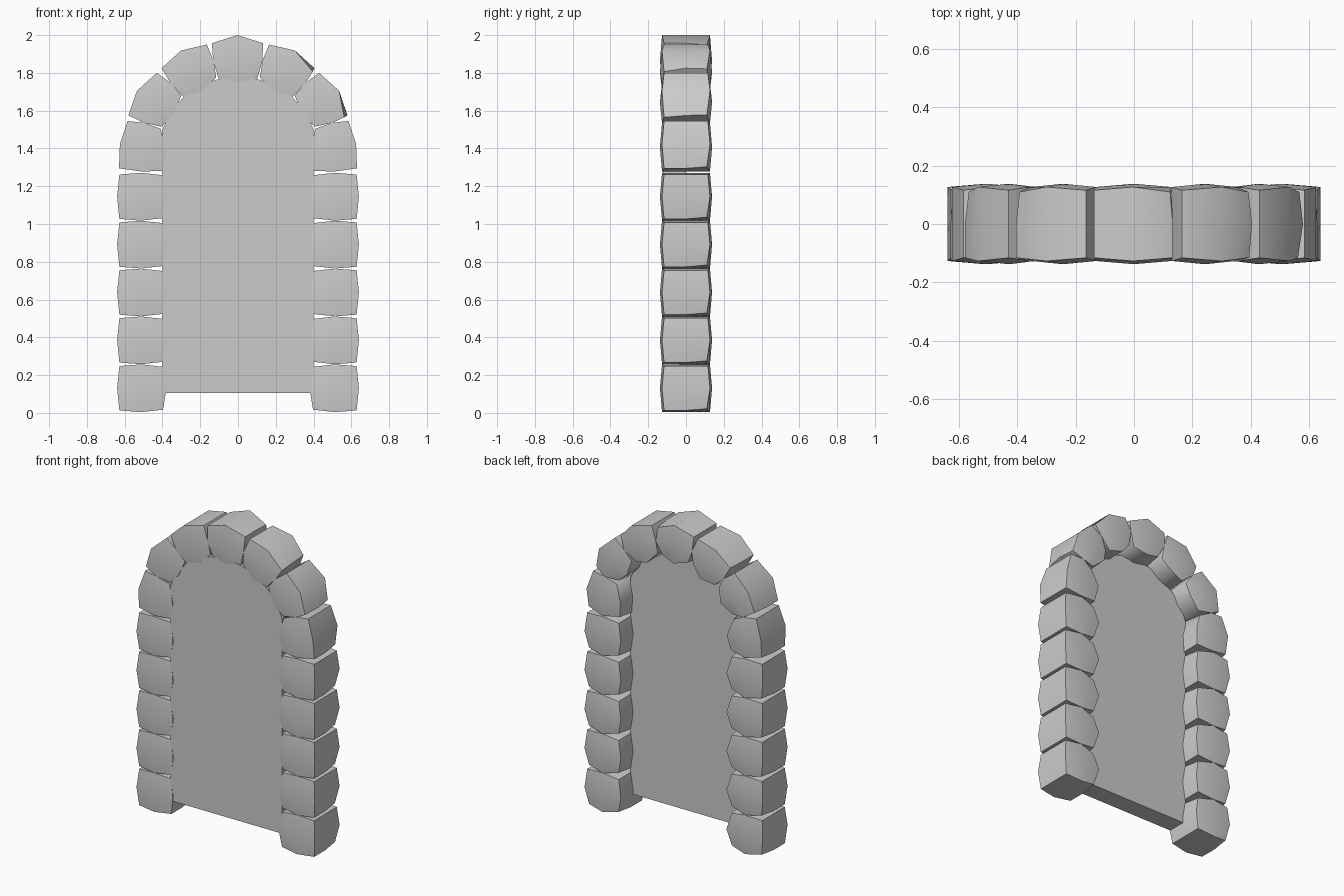
import bpy, bmesh
from mathutils import Vector

if "Cube" in bpy.data.objects:
    bpy.data.objects.remove(bpy.data.objects["Cube"])


def finish(bm, name):
    bmesh.ops.recalc_face_normals(bm, faces=bm.faces)
    me = bpy.data.meshes.new(name)
    bm.to_mesh(me)
    bm.free()
    ob = bpy.data.objects.new(name, me)
    bpy.context.collection.objects.link(ob)
    return ob


def stone(name, quad, out_bulge, side=1, in_bulge=0.018, chip_front=False):
    """Bulged block; quad = outer low, outer high, inner high, inner low (x, z)."""
    ol, oh, ih, il = [Vector(p) for p in quad]
    centre = (ol + oh + ih + il) / 4
    dir_out = ((ol + oh) / 2 - centre).normalized()
    dir_up = ((oh + ih) / 2 - centre).normalized()
    bm = bmesh.new()
    bmesh.ops.create_cube(bm, size=2)
    bmesh.ops.subdivide_edges(bm, edges=bm.edges[:], cuts=1, use_grid_fill=True)
    for vert in bm.verts:
        u, w, v = [round(c) for c in vert.co]      # outward, depth, along the ring
        low = il.lerp(ol, (u + 1) / 2)
        high = ih.lerp(oh, (u + 1) / 2)
        p = low.lerp(high, (v + 1) / 2)
        y = w * (0.116 + 0.011 * (v == 0) + 0.011 * (u == 0))
        if v == 0:
            p += dir_out * u * (out_bulge if u > 0 else in_bulge)
        if u == 0:
            p += dir_up * v * 0.011
        # worn corners at the back
        if w == 1 and v != 0 and (u == -1 or (u == 1 and v == -1)):
            p -= (dir_out * u + dir_up * v) * 0.009
            y -= 0.006
        # chipped front corners on the right of the arch
        if chip_front and (u, w, v) == (1, -1, -1):
            p -= dir_out * 0.02
        vert.co = (side * p.x, y, p.y)
    ob = finish(bm, name)
    bpy.ops.object.select_all(action='DESELECT')
    bpy.context.view_layer.objects.active = ob
    ob.select_set(True)
    bpy.ops.object.shade_smooth_by_angle(angle=1.1)
    return ob


# Wedge stones of the arch (right half)
wedges = [
    ([(0.63, 1.295), (0.585, 1.545), (0.41, 1.505), (0.39, 1.282)], 0.018),
    ([(0.58, 1.575), (0.43, 1.80), (0.30, 1.68), (0.405, 1.515)], 0.035),
    ([(0.405, 1.825), (0.165, 1.95), (0.115, 1.775), (0.285, 1.67)], 0.035),
]

for side, label in ((-1, "left"), (1, "right")):
    # Column stones
    for i in range(5):
        z = 0.013 + 0.2535 * i
        quad = [(0.628, z), (0.628, z + 0.235), (0.397, z + 0.231), (0.397, z + 0.004)]
        stone(f"{label}_column_stone_{i + 1}", quad, 0.012, side)
    # Arch stones
    for i, (quad, bulge) in enumerate(wedges):
        stone(f"{label}_arch_stone_{i + 1}", quad, bulge, side,
              chip_front=(side == 1 and i > 0))

# Keystone
stone("keystone", [(0.133, 1.957), (-0.138, 1.957), (-0.103, 1.77), (0.103, 1.77)], 0.043)

# Arched panel filling the opening
half = [(0.4, 0.105), (0.4, 1.5), (0.36, 1.59), (0.29, 1.67), (0.2, 1.73), (0.11, 1.765)]
outline = half + [(0, 1.775)] + [(-x, z) for x, z in reversed(half)]
bm = bmesh.new()
face = bm.faces.new([bm.verts.new((x, -0.121, z)) for x, z in outline])
ext = bmesh.ops.extrude_face_region(bm, geom=[face], use_keep_orig=True)
moved = [g for g in ext["geom"] if isinstance(g, bmesh.types.BMVert)]
bmesh.ops.translate(bm, verts=moved, vec=(0, 0.121, 0))
finish(bm, "arch_panel")
